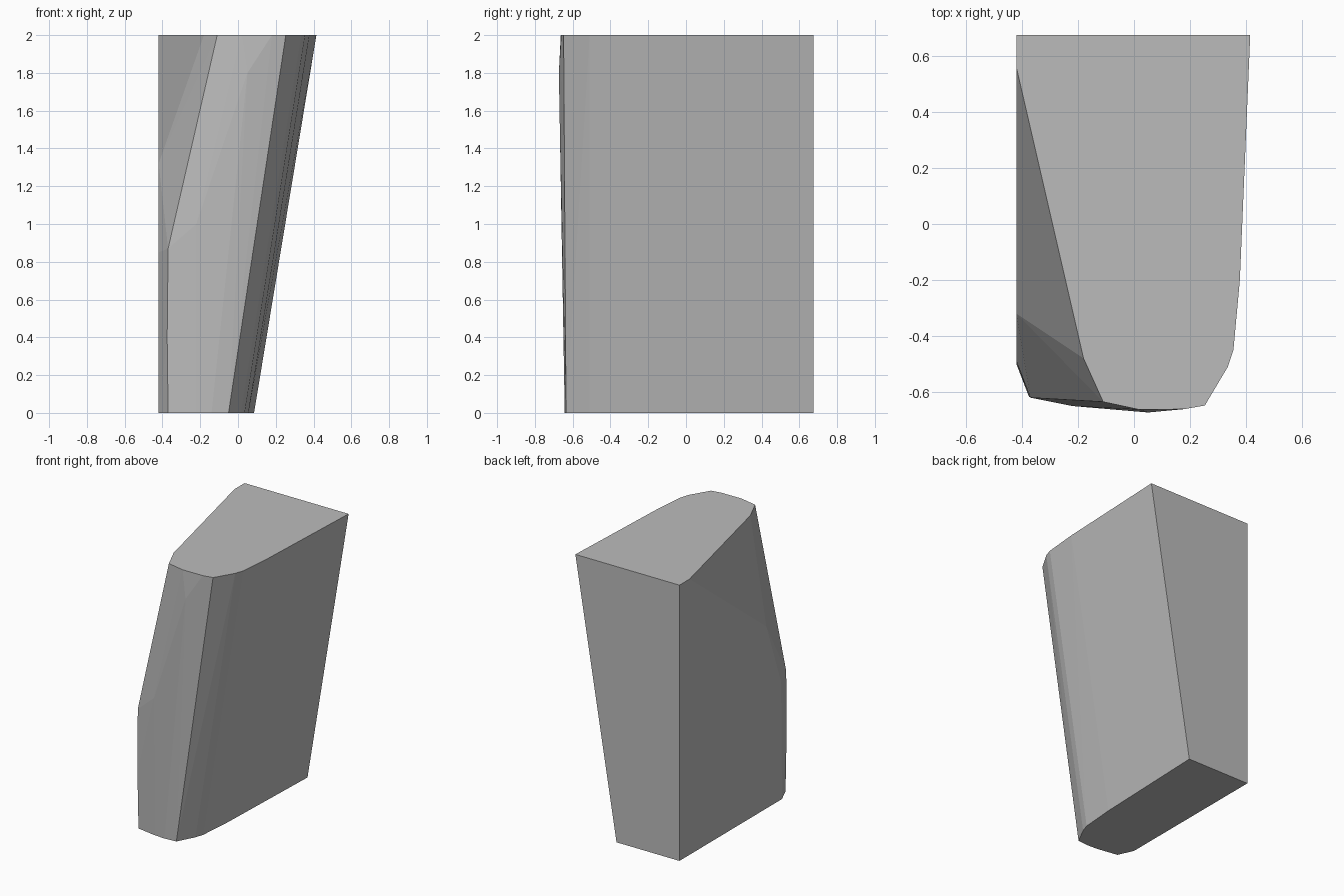
import bpy, bmesh, math

cube = bpy.data.objects.get("Cube")
if cube:
    bpy.data.objects.remove(cube, do_unlink=True)

# Single matte grey
grey = bpy.data.materials.new("plain grey")
grey.use_nodes = True
colour = (0.5, 0.5, 0.5, 1)
grey.diffuse_color = colour
grey.node_tree.nodes["Principled BSDF"].inputs["Base Color"].default_value = colour

HEIGHT, BACK, LEFT = 2.0, 0.675, -0.42

# Outline of the flat top, from the back edge round the nose
top = [(LEFT, BACK), (LEFT, 0.56), (-0.18, -0.48), (-0.11, -0.635),
       (0.02, -0.663), (0.18, -0.661), (0.253, -0.648), (0.335, -0.51),
       (0.355, -0.45), (0.378, -0.2), (0.415, BACK)]

# Outline of the narrower base
base = [(LEFT, BACK), (LEFT, -0.5), (-0.37, -0.612), (-0.22, -0.637),
        (-0.14, -0.642), (-0.05, -0.635), (0.015, -0.51), (0.035, -0.45),
        (0.055, -0.2), (0.085, BACK)]

# Corners of the worn slope on the upper front edge
worn = [(LEFT, -0.32, 1.32), (LEFT, -0.49, 0.85), (-0.37, -0.36, 1.45),
        (-0.37, -0.62, 0.87), (-0.375, -0.617, 0.4), (-0.22, -0.65, 1.0),
        (0.05, -0.673, 1.8)]

# The block is the convex skin around these corners
bm = bmesh.new()
corners = [(x, y, HEIGHT) for x, y in top] + [(x, y, 0) for x, y in base] + worn
for c in corners:
    bm.verts.new(c)
result = bmesh.ops.convex_hull(bm, input=bm.verts)
loose = [v for v in bm.verts if not v.link_faces]
bmesh.ops.delete(bm, geom=loose, context="VERTS")
bmesh.ops.dissolve_limit(bm, angle_limit=math.radians(0.5),
                         verts=bm.verts, edges=bm.edges)
bmesh.ops.recalc_face_normals(bm, faces=bm.faces)

mesh = bpy.data.meshes.new("leaning_block")
bm.to_mesh(mesh)
bm.free()
mesh.materials.append(grey)
block = bpy.data.objects.new("leaning_block", mesh)
bpy.context.collection.objects.link(block)
